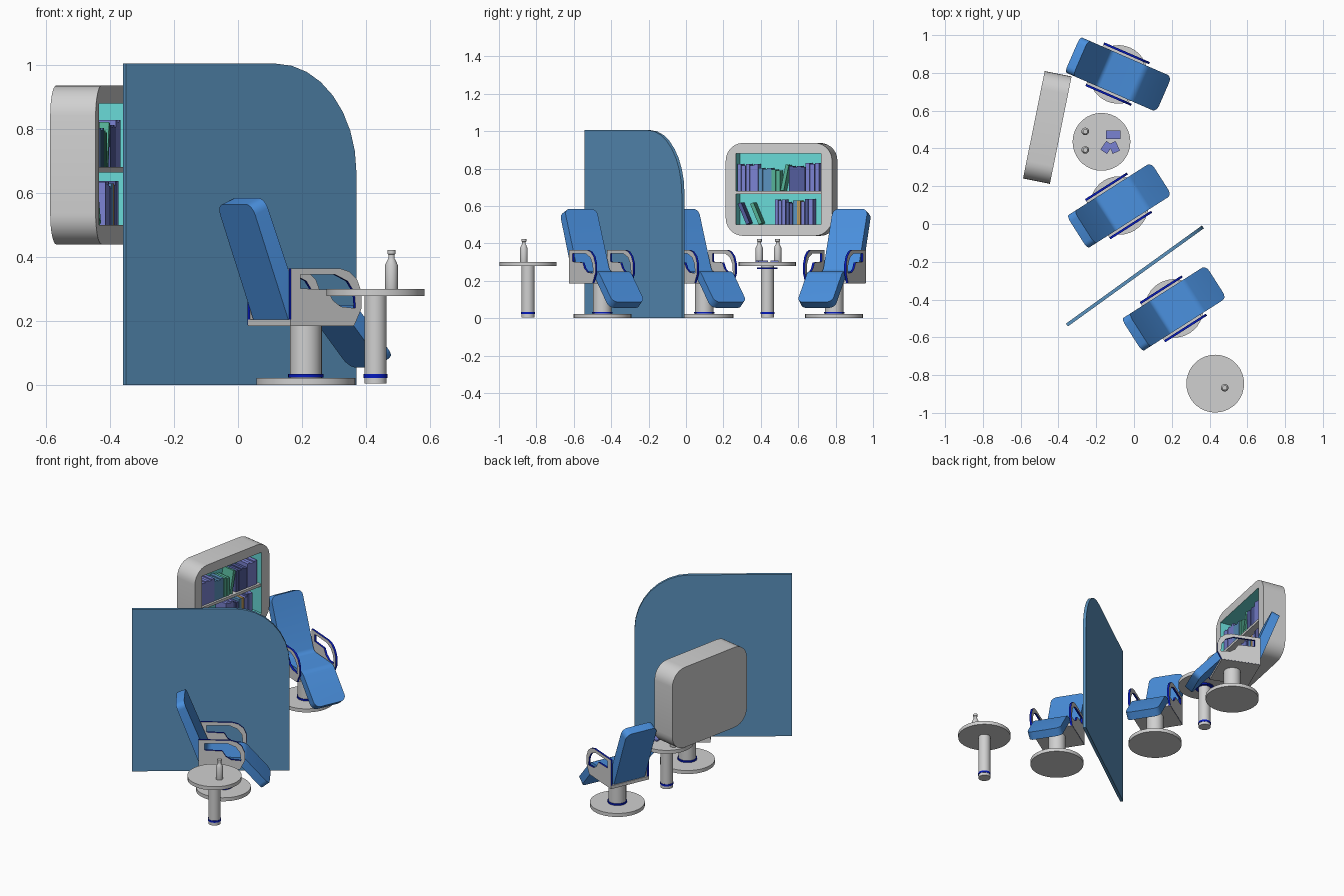
import bpy, bmesh, math
from mathutils import Matrix, Vector

cube = bpy.data.objects.get("Cube")
if cube:
    bpy.data.objects.remove(cube)


def material(name, r, g, b):
    m = bpy.data.materials.new(name)
    col = [((c / 255 + 0.055) / 1.055) ** 2.4 if c > 10 else c / 3295 for c in (r, g, b)] + [1]
    m.diffuse_color = col
    m.use_nodes = True
    m.node_tree.nodes["Principled BSDF"].inputs["Base Color"].default_value = col
    return m


GREY = material("light_grey", 208, 208, 208)
SEAT = material("seat_blue", 74, 144, 222)
SCREEN = material("screen_blue", 90, 146, 190)
TRIM = material("trim_blue", 5, 25, 190)
TEAL = material("teal", 104, 216, 214)
INDIGO = material("indigo", 122, 130, 210)
NAVY = material("dark_indigo", 82, 92, 155)
GREEN = material("book_green", 85, 178, 150)
GOLD = material("book_gold", 190, 155, 90)


def frame(x, y, degrees):
    return Matrix.Translation((x, y, 0)) @ Matrix.Rotation(math.radians(degrees), 4, 'Z')


def finish(bm, name, place, mats, rule=None):
    """Turn a bmesh into a placed, smooth-by-angle object."""
    bmesh.ops.recalc_face_normals(bm, faces=bm.faces)
    if rule:
        for f in bm.faces:
            f.material_index = rule(f)
    bm.transform(place)
    me = bpy.data.meshes.new(name)
    bm.to_mesh(me)
    bm.free()
    ob = bpy.data.objects.new(name, me)
    bpy.context.collection.objects.link(ob)
    for m in mats:
        me.materials.append(m)
    bpy.ops.object.select_all(action='DESELECT')
    ob.select_set(True)
    bpy.context.view_layer.objects.active = ob
    bpy.ops.object.shade_smooth_by_angle(angle=math.radians(35))
    return ob


def box(name, size, centre, place, mat, tilt=0):
    bm = bmesh.new()
    bmesh.ops.create_cube(bm, size=1)
    bm.transform(Matrix.Translation(centre) @ Matrix.Rotation(tilt, 4, 'Y') @ Matrix.Diagonal((*size, 1)))
    return finish(bm, name, place, [mat])


def lathe(name, profile, place, mat, steps=36):
    """Spin (radius, height) points about the vertical axis."""
    bm = bmesh.new()
    rings = [[bm.verts.new((r * math.cos(i * math.tau / steps), r * math.sin(i * math.tau / steps), z))
              for i in range(steps)] for r, z in profile]
    for low, high in zip(rings, rings[1:]):
        for i in range(steps):
            j = (i + 1) % steps
            bm.faces.new((low[i], low[j], high[j], high[i]))
    bm.faces.new(rings[0])
    bm.faces.new(rings[-1])
    return finish(bm, name, place, [mat])


def disc(name, r, z0, z1, place, mat):
    return lathe(name, [(r, z0), (r, z1)], place, mat)


def plate(name, outlines, y0, y1, place, mats, rule=None):
    """Upright slab from flat outlines in x and z; inner outlines become holes."""
    cu = bpy.data.curves.new(name, 'CURVE')
    cu.dimensions = '2D'
    cu.fill_mode = 'BOTH'
    cu.extrude = (y1 - y0) / 2
    for pts in outlines:
        sp = cu.splines.new('POLY')
        sp.points.add(len(pts) - 1)
        for p, (x, z) in zip(sp.points, pts):
            p.co = (x, z, 0, 1)
        sp.use_cyclic_u = True
    tmp = bpy.data.objects.new("outline_helper", cu)
    bpy.context.collection.objects.link(tmp)
    bpy.context.view_layer.update()
    me = bpy.data.meshes.new_from_object(tmp.evaluated_get(bpy.context.evaluated_depsgraph_get()))
    bm = bmesh.new()
    bm.from_mesh(me)
    bpy.data.objects.remove(tmp)
    bpy.data.meshes.remove(me)
    for f in bm.faces:
        f.material_index = 0
    bmesh.ops.remove_doubles(bm, verts=bm.verts, dist=1e-5)
    bm.transform(Matrix.Translation((0, (y0 + y1) / 2, 0)) @ Matrix.Rotation(math.pi / 2, 4, 'X'))
    return finish(bm, name, place, mats, rule)


def rounded_rect(x0, x1, z0, z1, r, n=7):
    pts = []
    for k, (cx, cz) in enumerate([(x1 - r, z1 - r), (x0 + r, z1 - r), (x0 + r, z0 + r), (x1 - r, z0 + r)]):
        for i in range(n + 1):
            a = math.pi / 2 * (k + i / n)
            pts.append((cx + r * math.cos(a), cz + r * math.sin(a)))
    return pts


def cushion(name, place):
    """One bent slab: backrest, seat and leg rest, with rounded end corners."""
    side = [(-.13, .205), (.10, .20), (.225, .055), (.264, .086), (.12, .25), (-.085, .25), (-.218, .585), (-.265, .565)]
    bm = bmesh.new()
    a, b = [[bm.verts.new((u, w, z)) for u, z in side] for w in (-.102, .102)]
    n = len(side)
    bm.faces.new(a)
    bm.faces.new(b)
    for i in range(n):
        bm.faces.new((a[i], a[(i + 1) % n], b[(i + 1) % n], b[i]))
    corners = [bm.edges.get((row[i], row[i + 1])) for row in (a, b) for i in (2, 6)]
    bmesh.ops.recalc_face_normals(bm, faces=bm.faces)
    bmesh.ops.bevel(bm, geom=corners, offset=.035, segments=5, profile=.5, affect='EDGES')
    bends = [e for e in bm.edges if abs(e.verts[0].co.y - e.verts[1].co.y) > .15
             and (abs(e.verts[0].co.x - .12) < .001 or abs(e.verts[0].co.x + .085) < .001)]
    bmesh.ops.bevel(bm, geom=bends, offset=.02, segments=3, profile=.5, affect='EDGES')
    finish(bm, name, place, [SEAT])


def chair(label, x, y, degrees):
    place = frame(x, y, degrees)
    disc(label + "_chair_base", .155, 0, .022, place, GREY)
    disc(label + "_chair_column", .05, .02, .19, place, GREY)
    disc(label + "_chair_ring", .055, .024, .034, place, TRIM)
    box(label + "_chair_seat_plate", (.235, .25, .02), (-.018, 0, .195), place, GREY)
    cushion(label + "_chair_cushion", place)
    # Arm panels with a curved opening; cut edges are trimmed in blue
    outer = [(-.135, .187), (.10, .187), (.127, .24), (.127, .29), (.11, .33), (.08, .355), (.045, .365), (-.135, .365)]
    hole = [(-.10, .302), (0, .298), (.02, .265), (.05, .245), (.105, .24), (.10, .29), (.075, .325), (.03, .345), (-.10, .345)]
    for side, w in (("left", .114), ("right", -.126)):
        plate(f"{label}_chair_{side}_arm", [outer, hole], w, w + .012, place, [GREY, TRIM],
              lambda f: 0 if abs(f.normal.y) > .5 else 1)


def bottle(label, x, y):
    lathe(label + "_bottle", [(.019, .298), (.02, .302), (.02, .375), (.012, .392), (.01, .395), (.01, .408),
                              (.013, .41), (.013, .422)], frame(x, y, 0), GREY, 20)


def table(label, x, y):
    place = frame(x, y, 0)
    disc(label + "_table_top", .153, .278, .30, place, GREY)
    disc(label + "_table_column", .035, .004, .28, place, GREY)
    disc(label + "_table_ring", .037, .022, .034, place, TRIM)


# Seating and tables
chair("front", .212, -.447, 32.5)
chair("middle", -.078, .098, 32.5)
chair("rear", -.083, .792, -23.5)
table("front", .43, -.845)
table("rear", -.172, .435)
bottle("front", .48, -.867)
bottle("rear_left", -.258, .49)
bottle("rear_right", -.258, .392)
disc("rear_table_collar", .055, .264, .272, frame(-.172, .435, 0), TRIM)

# Reading matter on the rear table
box("tablet", (.075, .045, .008), (0, 0, .304), frame(-.11, .473, 0), INDIGO)
for side, dx, turn in (("left", -.02, -35), ("right", .02, 25)):
    box(f"open_book_{side}_page", (.042, .055, .008), (0, 0, .304), frame(-.125 + dx, .405, turn), INDIGO)

# Partition screen with one sweeping top corner
half = .444
sweep = [(half - .31 + .31 * math.sin(t * math.pi / 16), .665 + .34 * math.cos(t * math.pi / 16)) for t in range(9)]
plate("partition_screen", [[(half, 0), (-half, 0), (-half, 1.005)] + sweep], -.009, .009,
      frame(.005, -.275, 35.8), [SCREEN])

# Bookcase: rounded frame, back, liner and shelf
case = frame(-.459, .511, 78.6)
shell = rounded_rect(-.29, .29, .44, .937, .095)
opening = [(-.235, .50), (.23, .50), (.23, .88), (-.235, .88)]


def lined(f):
    c = f.calc_center_median()
    return int(abs(f.normal.y) < .5 and abs(c.x) < .24 and .49 < c.z < .89)


plate("bookcase_frame", [shell, opening], -.0725, .045, case, [GREY, TEAL], lined)
plate("bookcase_back", [shell], .045, .0725, case, [GREY])
box("bookcase_liner", (.465, .006, .38), (-.0025, .042, .69), case, TEAL)
box("bookcase_shelf", (.465, .105, .016), (-.0025, -.012, .673), case, GREY)


def books(row, start, floor, run):
    """Fill a shelf with (colour, count, thickness, height, lean) groups."""
    x = start
    for g, (mat, count, thick, height, lean) in enumerate(run):
        for i in range(count):
            h = height - .006 * (i % 2)
            reach = h * abs(math.sin(lean)) + thick * math.cos(lean)
            top = h * math.cos(lean) + thick * abs(math.sin(lean))
            if mat:
                box(f"{row}_book_{g}_{i}", (thick - .002, .085, h), (x + reach / 2, -.008, floor + top / 2), case, mat, lean)
            x += reach


books("upper", -.232, .681, [
    (INDIGO, 5, .023, .142, 0), (SCREEN, 3, .024, .122, 0), (GREEN, 2, .024, .115, 0),
    (GREEN, 1, .02, .14, .2), (NAVY, 4, .022, .132, 0), (INDIGO, 3, .026, .148, 0)])
books("lower", -.23, .50, [
    (NAVY, 1, .022, .12, -.4), (GREEN, 1, .022, .12, -.4), (None, 1, .068, .1, 0),
    (INDIGO, 3, .02, .135, 0), (NAVY, 2, .02, .122, 0), (SCREEN, 1, .022, .13, 0),
    (GOLD, 1, .02, .13, 0), (INDIGO, 1, .022, .125, 0), (NAVY, 1, .02, .138, 0), (INDIGO, 1, .026, .138, 0)])
